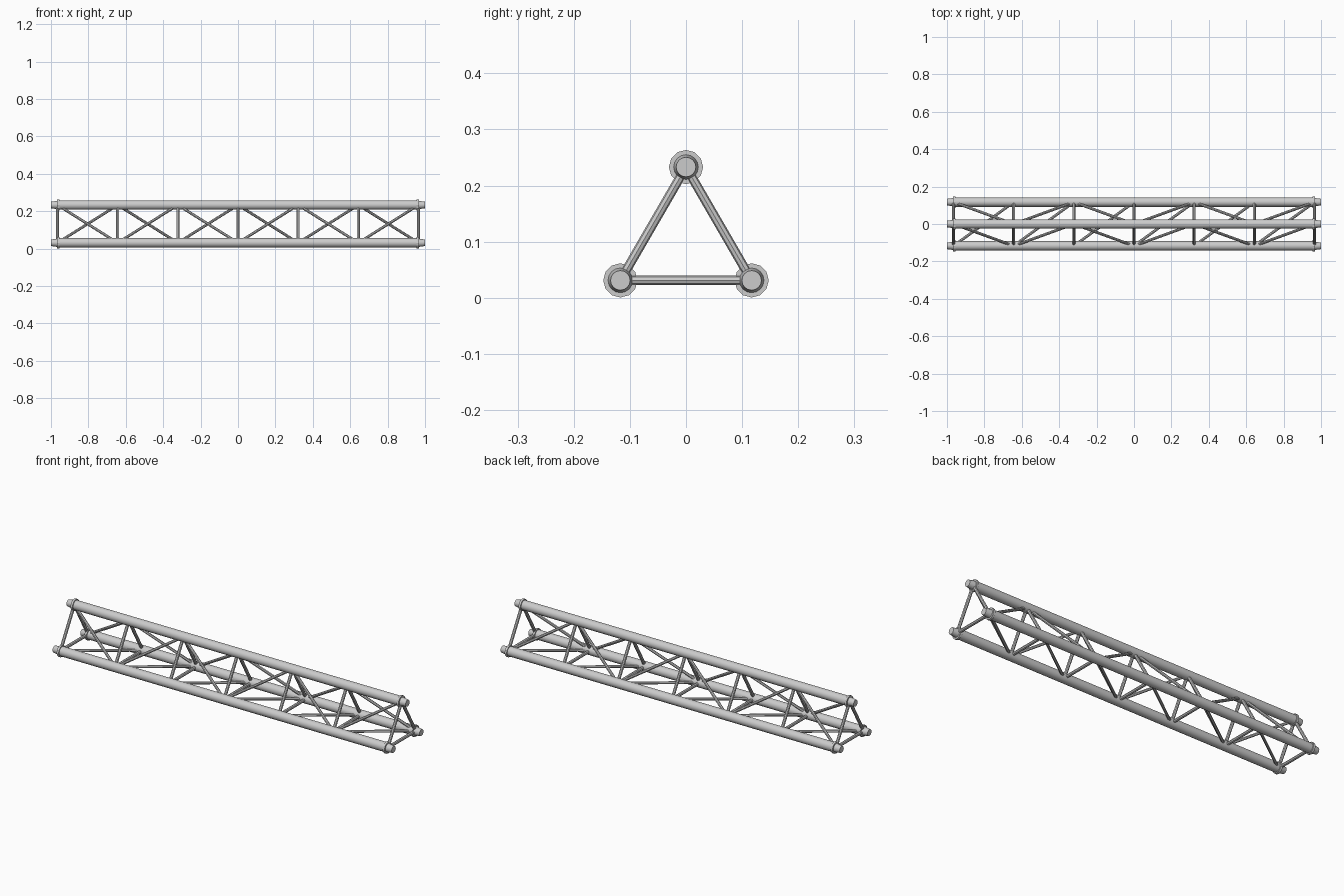
import bpy
from mathutils import Vector

if "Cube" in bpy.data.objects:
    bpy.data.objects.remove(bpy.data.objects["Cube"])

HALF = 1.0
BAYS = 6
END = 0.965
FRONT, BACK, TOP = (-0.117, 0.031), (0.117, 0.031), (0.0, 0.233)


def tube(name, a, b, r1, r2=None, sides=8, smooth=False):
    """Capped cylinder or cone between two points."""
    a, b = Vector(a), Vector(b)
    d = b - a
    bpy.ops.mesh.primitive_cone_add(vertices=sides, radius1=r1,
                                    radius2=r1 if r2 is None else r2,
                                    depth=d.length, location=(a + b) / 2)
    ob = bpy.context.object
    ob.rotation_euler = d.to_track_quat('Z', 'Y').to_euler()
    ob.name = name
    if smooth:
        bpy.ops.object.shade_smooth_by_angle()
    return ob


def node(chord, i):
    return (-END + 2 * END * i / BAYS, chord[0], chord[1])


# Main chords with tapered ends and collars
for label, c in (("front", FRONT), ("back", BACK), ("top", TOP)):
    tube(f"{label}_chord", (-0.965, *c), (0.965, *c), 0.025, sides=16, smooth=True)
    for side, s in (("left", -1), ("right", 1)):
        tube(f"{label}_{side}_tip", (s * 0.96, *c), (s * HALF, *c),
             0.023, 0.0175, sides=16, smooth=True)
        tube(f"{label}_{side}_collar", (s * 0.955, *c), (s * 0.967, *c),
             0.0305, sides=12)

# Triangular cross frames at every station
for i in range(BAYS + 1):
    for label, p, q in (("front", FRONT, TOP), ("back", BACK, TOP), ("bottom", FRONT, BACK)):
        tube(f"{label}_strut", node(p, i), node(q, i), 0.0083)

# Diagonals: opposed zigzags on the sloped faces, parallel ones underneath
for i in range(BAYS):
    f = (TOP, FRONT) if i % 2 == 0 else (FRONT, TOP)
    b = (BACK, TOP) if i % 2 == 0 else (TOP, BACK)
    for label, (p, q) in (("front", f), ("back", b), ("bottom", (FRONT, BACK))):
        tube(f"{label}_diagonal", node(p, i), node(q, i + 1), 0.0075)
